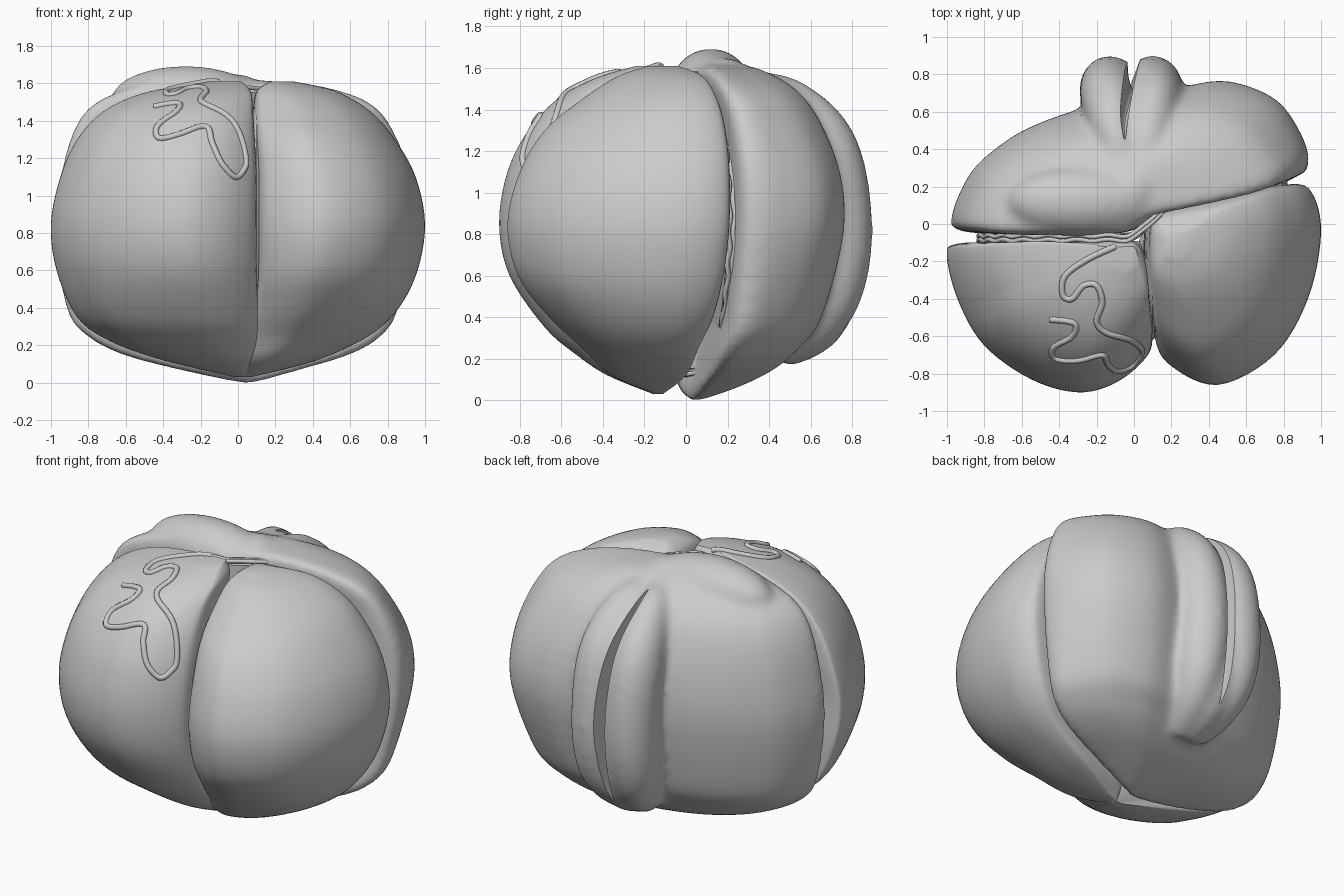
import bpy, bmesh, math
from mathutils import Vector, Matrix
from mathutils.bvhtree import BVHTree

cube = bpy.data.objects.get("Cube")
if cube:
    bpy.data.objects.remove(cube, do_unlink=True)

grey = bpy.data.materials.new("plain grey")
grey.use_nodes = True
grey.diffuse_color = (0.6, 0.6, 0.6, 1)
grey.node_tree.nodes["Principled BSDF"].inputs["Base Color"].default_value = grey.diffuse_color


def smooth_path(points, steps, closed=False):
    """Catmull-Rom interpolation of tuples of any length."""
    pts = [Vector(p) for p in points]
    n = len(pts)
    pick = (lambda i: pts[i % n]) if closed else (lambda i: pts[max(0, min(n - 1, i))])
    out = []
    for i in range(n if closed else n - 1):
        a, b, c, d = (pick(i + k) for k in (-1, 0, 1, 2))
        for s in range(steps):
            t = s / steps
            out.append((b * 2 + (c - a) * t + (a * 2 - b * 5 + c * 4 - d) * t ** 2
                        + (b * 3 - a - c * 3 + d) * t ** 3) / 2)
    if not closed:
        out.append(pts[-1])
    return out


def ease(t):
    t = max(0, min(1, t))
    return t * t * (3 - 2 * t)


def skin(bm, rings):
    """Bridge rings of points and cap both ends."""
    loops = [[bm.verts.new(p) for p in ring] for ring in rings]
    n = len(loops[0])
    for low, high in zip(loops, loops[1:]):
        for i in range(n):
            j = (i + 1) % n
            bm.faces.new((low[i], low[j], high[j], high[i]))
    bm.faces.new(loops[0][::-1])
    bm.faces.new(loops[-1])


def finish(name, bm):
    bmesh.ops.recalc_face_normals(bm, faces=bm.faces)
    mesh = bpy.data.meshes.new(name)
    bm.to_mesh(mesh)
    bm.free()
    obj = bpy.data.objects.new(name, mesh)
    bpy.context.collection.objects.link(obj)
    mesh.materials.append(grey)
    return obj


def activate(obj):
    bpy.ops.object.select_all(action="DESELECT")
    obj.select_set(True)
    bpy.context.view_layer.objects.active = obj


def shade(obj, angle=50):
    activate(obj)
    bpy.ops.object.shade_smooth_by_angle(angle=math.radians(angle))


def lobe(bm, outline, levels, corner=1, fullness=0):
    """Fit one plan outline into the box (z, x0, x1, y0, y1) of every level;
    fullness squares or rounds one diagonal corner away from mid height."""
    plan = smooth_path(outline, 6, closed=True)
    xs, ys = [p[0] for p in plan], [p[1] for p in plan]
    unit = [((x - min(xs)) / (max(xs) - min(xs)) * 2 - 1, (y - min(ys)) / (max(ys) - min(ys)) * 2 - 1)
            for x, y in zip(xs, ys)]
    rings = []
    for z, x0, x1, y0, y1 in smooth_path(levels, 5):
        full = fullness * ease(abs(z - .85) / .6)
        ring = []
        for u, v in unit:
            grow = 1 + full * max(0, u * corner) * max(0, v * corner)
            ring.append(((x0 + x1 + u * grow * (x1 - x0)) / 2,
                         (y0 + y1 + v * grow * (y1 - y0)) / 2, z))
        rings.append(ring)
    skin(bm, rings)


def crescent(bm, path, width):
    """Sweep an oval along (x, y, z, depth); width is relative to depth."""
    pts = smooth_path(path, 6)
    rings = []
    for i, p in enumerate(pts):
        along = pts[min(i + 1, len(pts) - 1)] - pts[max(i - 1, 0)]
        out = Vector((0, along[2], -along[1])).normalized()
        ring = []
        for k in range(20):
            a = math.tau * k / 20
            ring.append(Vector(p[:3]) + out * p[3] * math.cos(a)
                        + Vector((p[3] * width * math.sin(a), 0, 0)))
        rings.append(ring)
    skin(bm, rings)


def cord(name, points, radius, closed=False):
    """Round cord as a bevelled curve."""
    data = bpy.data.curves.new(name, "CURVE")
    data.dimensions = "3D"
    data.bevel_depth = radius
    data.bevel_resolution = 2
    data.use_fill_caps = True
    spline = data.splines.new("POLY")
    spline.points.add(len(points) - 1)
    for sp, p in zip(spline.points, points):
        sp.co = (*p, 1)
    spline.use_cyclic_u = closed
    data.materials.append(grey)
    obj = bpy.data.objects.new(name, data)
    bpy.context.collection.objects.link(obj)


# Front lobe on the model's left
bm = bmesh.new()
lobe(bm, [(.11, -.04), (.2, .08), (.5, .15), (.83, .21), (.95, .17), (1, -.05), (.93, -.4),
          (.75, -.7), (.45, -.86), (.2, -.76), (.11, -.6), (.09, -.25)],
     [(.03, .03, .07, -.15, -.11), (.12, .02, .42, -.36, 0), (.25, .04, .7, -.5, .06),
      (.4, .07, .86, -.66, .13), (.6, .09, .96, -.81, .18), (.85, .09, 1, -.86, .21),
      (1.1, .09, .95, -.8, .21), (1.3, .08, .84, -.68, .19), (1.45, .08, .71, -.5, .15),
      (1.56, .1, .52, -.33, .08), (1.61, .17, .3, -.18, -.04)])
shade(finish("left_front_lobe", bm))

# Front lobe on the model's right
bm = bmesh.new()
lobe(bm, [(-1, -.17), (-.94, -.11), (-.6, -.12), (-.12, -.1), (.02, -.17), (.08, -.35),
          (.1, -.6), (.06, -.72), (-.1, -.85), (-.3, -.9), (-.55, -.83), (-.8, -.65), (-.94, -.41)],
     [(.03, -.02, .04, -.16, -.12), (.12, -.4, .1, -.38, -.09), (.22, -.68, .11, -.53, -.09),
      (.35, -.86, .11, -.68, -.09), (.6, -.97, .1, -.85, -.09), (.85, -1, .1, -.9, -.1),
      (1.1, -.95, .1, -.86, -.09), (1.3, -.86, .09, -.76, -.09), (1.45, -.72, .08, -.62, -.09),
      (1.55, -.5, .07, -.44, -.09), (1.61, -.16, .02, -.24, -.12)], -1, .14)
surface = BVHTree.FromBMesh(bm)
shade(finish("right_front_lobe", bm))

# Back shell with two lips, the bulge joining them and a crown rise, fused into one skin
bm = bmesh.new()
lobe(bm, [(-.98, .04), (-.92, -.04), (-.5, -.06), (-.05, -.04), (.2, .1), (.6, .19), (.86, .25),
          (.93, .31), (.9, .46), (.76, .66), (.5, .76), (.25, .73), (0, .68), (-.3, .61),
          (-.55, .52), (-.72, .42), (-.88, .27)],
     [(0, 0, .1, .01, .08), (.07, -.32, .34, -.04, .28), (.15, -.62, .6, -.05, .44),
      (.25, -.81, .77, -.06, .56), (.4, -.92, .86, -.06, .67), (.8, -.98, .93, -.06, .76),
      (1.1, -.95, .92, -.06, .75), (1.35, -.88, .83, -.06, .66), (1.5, -.76, .7, -.06, .54),
      (1.59, -.52, .42, -.05, .38), (1.62, -.3, .05, -.02, .26)], 1, -.1)
for side, x in ((1, .1), (-1, -.13)):
    crescent(bm, [(side * .05, .28, 1.52, .07), (x * .8, .48, 1.43, .13), (x, .66, 1.21, .17),
                  (x, .72, .85, .18), (x, .69, .55, .17), (x * .8, .6, .37, .14),
                  (x * .5, .44, .24, .09)], .9)
crescent(bm, [(-.03, .55, 1.35, .06), (-.01, .67, 1.15, .13), (-.01, .71, .85, .14),
              (-.01, .69, .55, .15), (-.01, .61, .36, .14), (-.01, .44, .23, .09)], .9)
for spot, size in (((-.28, .12, 1.52), (.4, .19, .175)), ((0, .18, 1.57), (.12, .13, .08))):
    bmesh.ops.create_icosphere(bm, subdivisions=3, radius=1,
                               matrix=Matrix.Translation(spot) @ Matrix.Diagonal((*size, 1)))
shell = finish("back_shell", bm)
remesh = shell.modifiers.new("fuse", "REMESH")
remesh.mode = "VOXEL"
remesh.voxel_size = .02
soften = shell.modifiers.new("soften", "SMOOTH")
soften.factor = .5
soften.iterations = 18

# Slit between the two lips
bm = bmesh.new()
crescent(bm, [(-.05, .46, 1.57, .02), (-.05, .6, 1.48, .09), (-.02, .78, 1.22, .13),
              (0, .86, .85, .14), (-.01, .81, .5, .1), (-.02, .74, .32, .02)], .25)
cutter = finish("slit_cutter", bm)
cutter.hide_render = True
cut = shell.modifiers.new("slit", "BOOLEAN")
cut.object = cutter
cut.solver = "EXACT"
activate(shell)
for name in [m.name for m in shell.modifiers]:
    bpy.ops.object.modifier_apply(modifier=name)
bpy.data.objects.remove(cutter, do_unlink=True)
shade(shell)


# Membrane and wavy cords in the seam between front and back
def seam(x):
    return -.075 + .2 * ease((x + .05) / .3) + .17 * max(0, x - .25)


def seam_point(a, scale, shift, wave):
    x = -.01 + .82 * scale * math.cos(a)
    z = .85 + .73 * scale * math.sin(a)
    return Vector((x, seam(x) + shift + wave * math.sin(a * 30), z))


bm = bmesh.new()
skin(bm, [[seam_point(math.tau * k / 96, s, shift, 0) for k in range(96)]
          for s, shift in ((.05, -.02), (.5, -.02), (.97, -.02), (.97, .02), (.5, .02), (.05, .02))])
shade(finish("seam_membrane", bm))
for label, shift in (("front", -.012), ("back", .012)):
    cord("seam_cord_" + label,
         [seam_point(math.tau * k / 400, 1, shift, .005) for k in range(400)], .012, True)

# Core filling the cleft between the front lobes
bm = bmesh.new()
bmesh.ops.create_uvsphere(bm, u_segments=32, v_segments=20, radius=1,
                          matrix=Matrix.Translation((.1, -.2, .85)) @ Matrix.Diagonal((.05, .42, .64, 1)))
shade(finish("cleft_core", bm))

# Winding vein laid on the right front lobe
trail = smooth_path([(-.45, -.51), (-.32, -.53), (-.33, -.6), (-.43, -.66), (-.42, -.72),
                     (-.3, -.73), (-.17, -.7), (-.14, -.75), (-.09, -.785), (-.02, -.765),
                     (.03, -.71), (.04, -.67), (-.02, -.62), (-.15, -.58), (-.2, -.52),
                     (-.17, -.42), (-.2, -.33), (-.27, -.33), (-.33, -.4), (-.38, -.38),
                     (-.37, -.28), (-.25, -.19), (-.1, -.12)], 6)
hits = [surface.ray_cast(Vector((p[0], p[1], 3)), Vector((0, 0, -1))) for p in trail]
cord("winding_vein", [h[0] for h in hits if h[0] and h[0].z > 1], .017)
